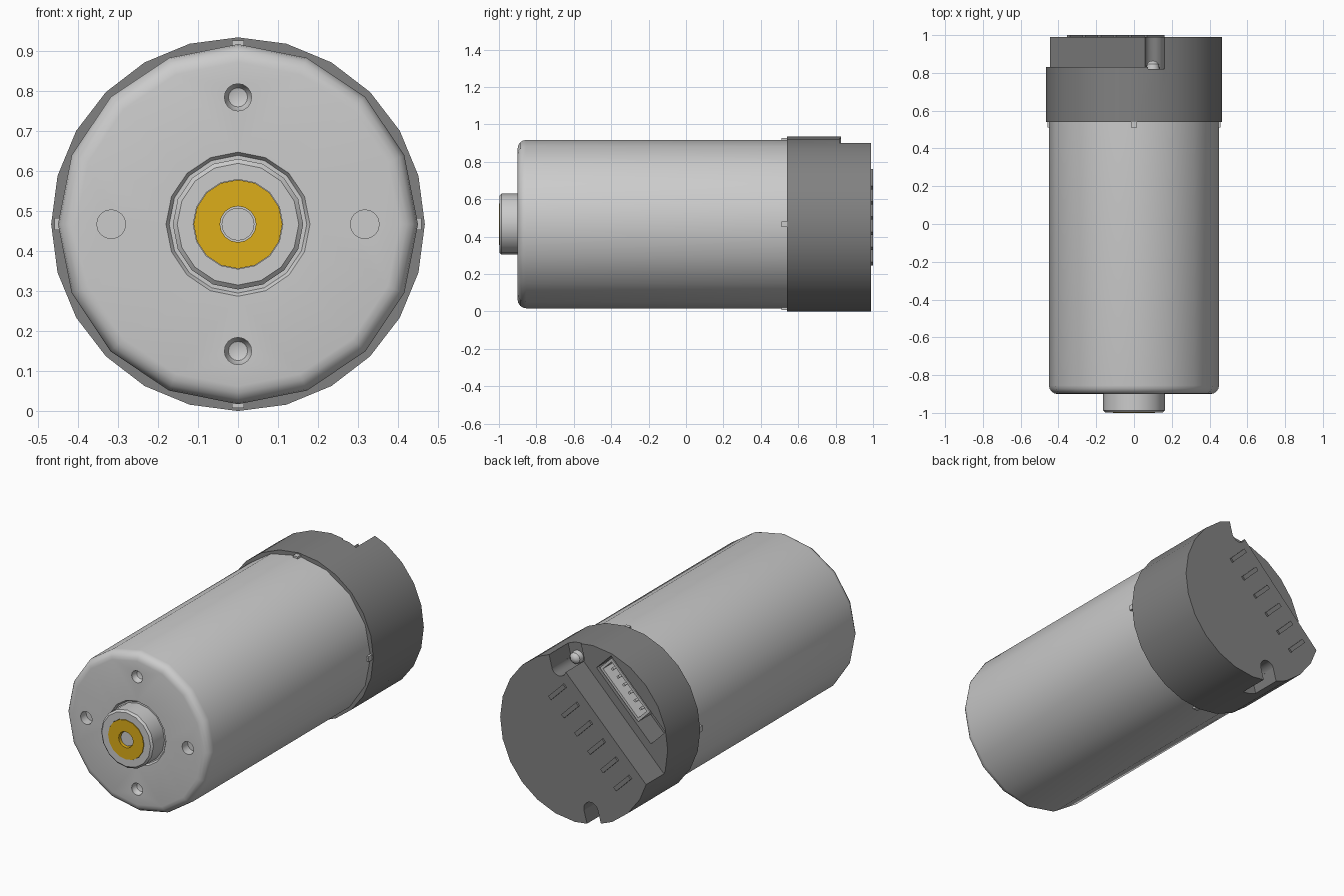
import bpy, bmesh, math
from mathutils import Vector

if "Cube" in bpy.data.objects:
    bpy.data.objects.remove(bpy.data.objects["Cube"])

ZC = 0.467          # height of the motor axis
CAP_R = 0.467
FLOOR, BACK = 0.83, 0.99
S = math.sqrt(0.5)


def material(name, rgb):
    m = bpy.data.materials.new(name)
    m.diffuse_color = (*rgb, 1)
    m.use_nodes = True
    m.node_tree.nodes["Principled BSDF"].inputs["Base Color"].default_value = m.diffuse_color
    return m


def make(name, bm, mat=None, angle=35):
    bmesh.ops.recalc_face_normals(bm, faces=bm.faces[:])
    me = bpy.data.meshes.new(name)
    bm.to_mesh(me)
    bm.free()
    ob = bpy.data.objects.new(name, me)
    bpy.context.collection.objects.link(ob)
    if mat:
        me.materials.append(mat)
    smooth(ob, angle)
    return ob


def smooth(ob, angle=35):
    bpy.ops.object.select_all(action='DESELECT')
    ob.select_set(True)
    bpy.context.view_layer.objects.active = ob
    bpy.ops.object.shade_smooth_by_angle(angle=math.radians(angle))


def lathe(name, profile, segs, x=0, z=ZC, mat=None):
    """Revolve (radius, y) points around an axis parallel to y."""
    bm = bmesh.new()
    rings = []
    for r, y in profile:
        if r == 0:
            rings.append([bm.verts.new((x, y, z))] * segs)
        else:
            rings.append([bm.verts.new((x + r * math.sin(2 * math.pi * i / segs), y,
                                        z + r * math.cos(2 * math.pi * i / segs)))
                          for i in range(segs)])
    for a, b in zip(rings, rings[1:]):
        for i in range(segs):
            j = (i + 1) % segs
            bm.faces.new(list(dict.fromkeys((a[i], a[j], b[j], b[i]))))
    return make(name, bm, mat)


def box(name, t, y, n, turn=-45, mat=None):
    """Box given by ranges across, along and out of the axis, turned about it."""
    bm = bmesh.new()
    bmesh.ops.create_cube(bm, size=1)
    a = math.radians(turn)
    for v in bm.verts:
        p = [lo + (c + 0.5) * (hi - lo) for c, (lo, hi) in zip(v.co, (t, y, n))]
        v.co = Vector((p[0] * math.cos(a) + p[2] * math.sin(a), p[1],
                       ZC - p[0] * math.sin(a) + p[2] * math.cos(a)))
    return make(name, bm, mat)


def cut(ob, cutters):
    for c in cutters:
        c.hide_render = True
        m = ob.modifiers.new("cut", 'BOOLEAN')
        m.operation, m.solver, m.object = 'DIFFERENCE', 'EXACT', c
        bpy.context.view_layer.objects.active = ob
        bpy.ops.object.modifier_apply(modifier=m.name)
        bpy.data.objects.remove(c)
    smooth(ob)


brass = material("brass", (0.72, 0.42, 0.01))
dark = material("dark_plastic", (0.22, 0.22, 0.22))
white = material("white", (0.9, 0.9, 0.9))

# Motor can with rounded front edge, groove and front boss
fillet = [(0.405 + 0.045 * math.sin(a), -0.855 - 0.045 * math.cos(a))
          for a in (math.radians(d) for d in (0, 22.5, 45, 67.5, 90))]
can = lathe("motor_can",
            [(0, -0.96), (0.112, -0.96), (0.112, -0.997), (0.152, -0.997), (0.163, -0.987),
             (0.163, -0.888), (0.172, -0.888), (0.18, -0.9)] + fillet + [(0.45, 0.56), (0, 0.56)], 16)

# Four mounting holes: round-bottomed above and below, flat at the sides
holes = []
for s in (-1, 1):
    holes.append(lathe("hole", [(0, -1), (0.034, -1), (0.034, -0.885), (0.024, -0.868), (0, -0.86)],
                       16, z=ZC + s * 0.317))
    holes.append(lathe("hole", [(0, -1), (0.036, -1), (0.036, -0.85), (0, -0.85)], 16, x=s * 0.317))
cut(can, holes)

# Brass bushing and shaft end
lathe("bushing", [(0.045, -0.95), (0.045, -1), (0.111, -1), (0.111, -0.95), (0.045, -0.95)], 16, mat=brass)
lathe("shaft", [(0, -0.985), (0.041, -0.985), (0.041, -0.95), (0, -0.95)], 16)

# Rear cap with stepped flat, connector pocket and two screw slots
cap = lathe("rear_cap", [(0, 0.54), (CAP_R, 0.54), (CAP_R, BACK), (0, BACK)], 24, mat=dark)
cutters = [box("step", (-0.7, 0.7), (FLOOR, 1.2), (0.216, 0.8)),
           box("pocket", (-0.25, 0.23), (0.7, 1.2), (0.262, 0.39))]
for s in (-1, 1):
    cutters.append(lathe("slot", [(0, FLOOR - 0.01), (0.045, FLOOR - 0.01), (0.045, 1.1), (0, 1.1)],
                         16, x=s * 0.1, z=ZC + s * 0.375))
    turn = 14.9 if s == 1 else 194.9
    cutters.append(box("slot_mouth", (-0.0448, 0.0448), (FLOOR - 0.01, 1.1), (0.388, 0.6), turn))
cut(cap, cutters)

# Domed screws in the slots
for i, s in enumerate((-1, 1)):
    lathe("screw_%d" % (i + 1), [(0, 0.865), (0.018, 0.861), (0.031, 0.848), (0.036, 0.815), (0, 0.815)],
          16, x=s * 0.1, z=ZC + s * 0.375)

# Connector socket with pins
socket = box("connector_socket", (-0.12, 0.22), (0.69, 0.825), (0.275, 0.38))
cut(socket, [box("socket_hollow", (-0.105, 0.205), (0.73, 0.9), (0.29, 0.365))])
for i in range(6):
    t = -0.075 + i * 0.05
    box("connector_pin_%d" % (i + 1), (t - 0.007, t + 0.007), (0.72, 0.81), (0.32, 0.334))

# Plain raised ridges on the back face, one per pin
for i in range(6):
    t = -0.33 + i * 0.115
    box("back_ridge_%d" % (i + 1), (t - 0.012, t + 0.012), (0.98, 1.0), (0.03, 0.16), mat=dark)

# Small locating tabs around the can just ahead of the cap
for i in range(4):
    box("locating_tab_%d" % (i + 1), (-0.015, 0.015), (0.51, 0.545), (0.43, 0.459), i * 90, white)
